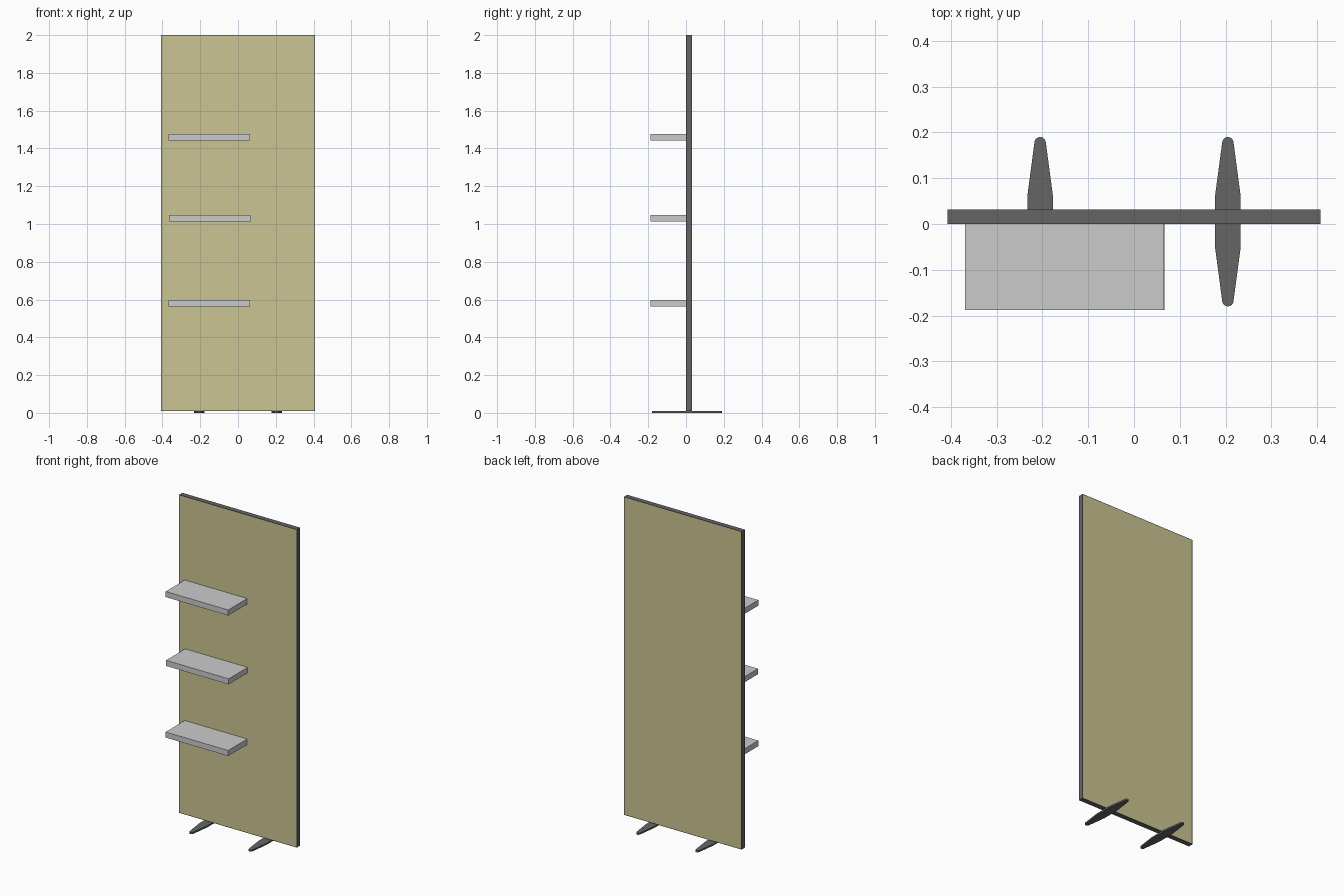
import bpy, bmesh, math

if "Cube" in bpy.data.objects:
    bpy.data.objects.remove(bpy.data.objects["Cube"])


def material(name, rgb):
    mat = bpy.data.materials.new(name)
    mat.diffuse_color = (*rgb, 1)
    mat.use_nodes = True
    mat.node_tree.nodes["Principled BSDF"].inputs["Base Color"].default_value = mat.diffuse_color
    return mat


DARK = material("dark_grey", (0.13, 0.13, 0.13))
FABRIC = material("olive_fabric", (0.60, 0.56, 0.29))


def finish(name, bm, mat):
    bmesh.ops.recalc_face_normals(bm, faces=bm.faces)
    mesh = bpy.data.meshes.new(name)
    bm.to_mesh(mesh)
    bm.free()
    if mat:
        mesh.materials.append(mat)
    obj = bpy.data.objects.new(name, mesh)
    bpy.context.collection.objects.link(obj)
    return obj


def add_box(bm, lo, hi):
    verts = bmesh.ops.create_cube(bm, size=1)["verts"]
    for v in verts:
        v.co = [(a + b) / 2 + c * (b - a) for a, b, c in zip(lo, hi, v.co)]


def box(name, lo, hi, mat=None):
    bm = bmesh.new()
    add_box(bm, lo, hi)
    return finish(name, bm, mat)


W, BOTTOM, TOP, DEPTH = 0.407, 0.01, 2.0, 0.032
LIP = 0.003

# Slim frame: a rectangular ring around the panel
bm = bmesh.new()
outer = [(-W, BOTTOM), (W, BOTTOM), (W, TOP), (-W, TOP)]
inner = [(-W + LIP, BOTTOM + LIP), (W - LIP, BOTTOM + LIP),
         (W - LIP, TOP - LIP), (-W + LIP, TOP - LIP)]
rings = [[bm.verts.new((x, y, z)) for x, z in loop]
         for loop, y in ((outer, 0), (outer, DEPTH), (inner, DEPTH), (inner, 0))]
for k in range(4):
    a, b = rings[k], rings[(k + 1) % 4]
    for i in range(4):
        j = (i + 1) % 4
        bm.faces.new((a[i], a[j], b[j], b[i]))
finish("panel_frame", bm, DARK)

# Fabric panel filling the frame
box("fabric_panel", (-W + LIP, 0.0003, BOTTOM + LIP),
    (W - LIP, DEPTH - 0.0003, TOP - LIP), FABRIC)

# Three shelves on the front, the middle one set slightly to the right
for name, x, z in (("lower_shelf", -0.369, 0.563),
                   ("middle_shelf", -0.366, 1.012),
                   ("upper_shelf", -0.369, 1.442)):
    box(name, (x, -0.188, z), (x + 0.433, 0, z + 0.035))


# Flat tapered feet with rounded tips
def foot(name, cx, cy=0.005, r=0.0125, reach=0.185):
    tip = [(r * math.cos(math.pi * i / 8), reach - r + r * math.sin(math.pi * i / 8))
           for i in range(9)]
    half = [(0.028, 0.056)] + tip + [(-0.028, 0.056)]
    outline = half + [(-x, -y) for x, y in half]
    bm = bmesh.new()
    face = bm.faces.new([bm.verts.new((cx + x, cy + y, 0)) for x, y in outline])
    ext = bmesh.ops.extrude_face_region(bm, geom=[face], use_keep_orig=True)
    for v in ext["geom"]:
        if isinstance(v, bmesh.types.BMVert):
            v.co.z = BOTTOM
    finish(name, bm, DARK)


foot("left_foot", -0.205)
foot("right_foot", 0.205)
